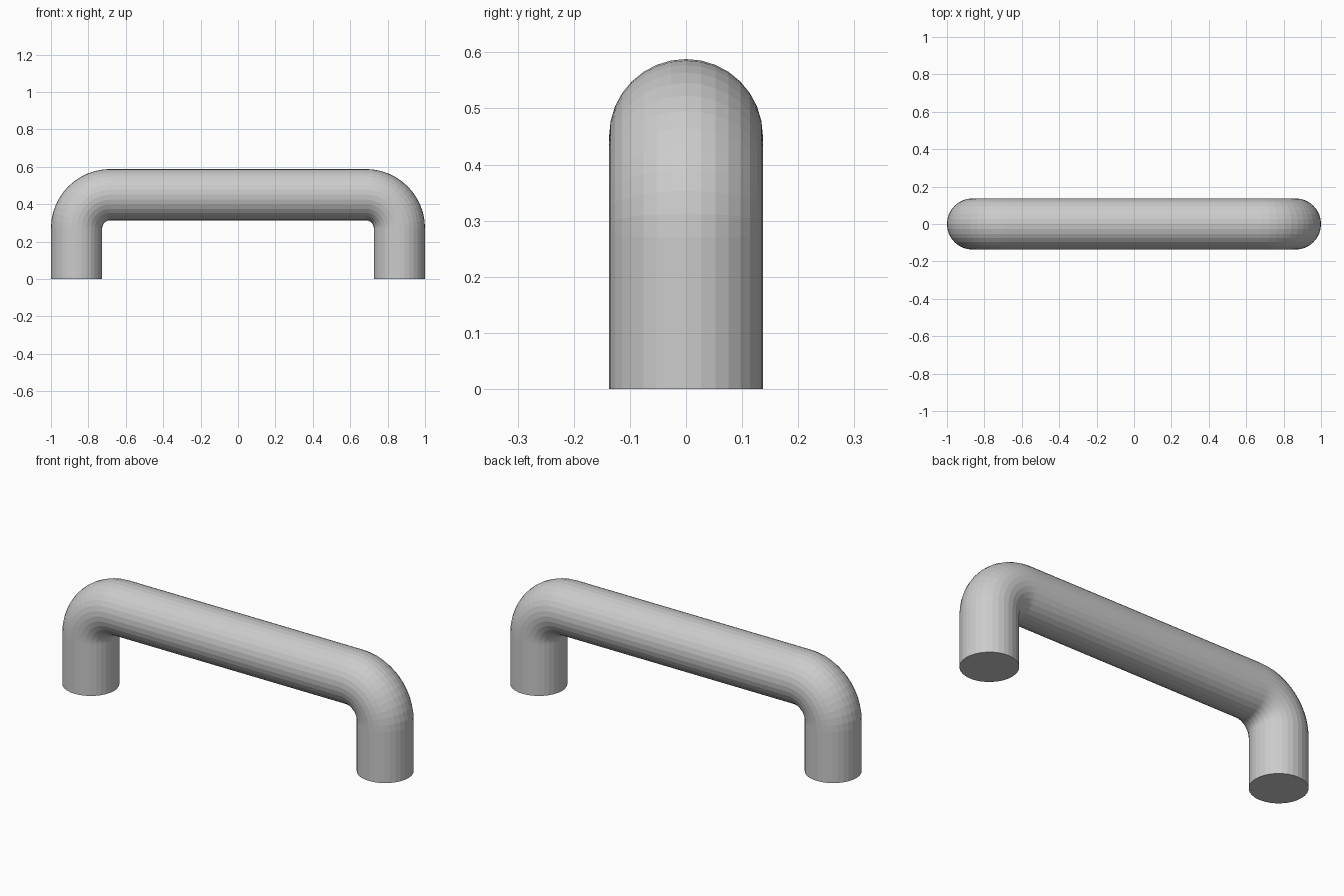
import bpy, bmesh
from math import sin, cos, pi

if "Cube" in bpy.data.objects:
    bpy.data.objects.remove(bpy.data.objects["Cube"])

R = 0.137        # tube radius
LEG_X = 0.863    # leg centre line
TOP_Z = 0.451    # bar centre line
BEND = 0.18      # bend radius at the centre line
SIDES, STEPS = 32, 12

# Centre line of the right half: (x, z, section angle), from foot to bar
path = [(LEG_X, 0.0, 0.0)]
for i in range(STEPS + 1):
    a = i / STEPS * pi / 2
    path.append((LEG_X - BEND + BEND * cos(a), TOP_Z - BEND + BEND * sin(a), a))
# Mirrored left half
path += [(-x, z, pi - a) for x, z, a in reversed(path)]

# Sweep a round section along the path
bm = bmesh.new()
rings = []
for x, z, a in path:
    ring = []
    for k in range(SIDES):
        t = 2 * pi * k / SIDES
        out = R * cos(t)
        ring.append(bm.verts.new((x + out * cos(a), R * sin(t), z + out * sin(a))))
    rings.append(ring)
for r0, r1 in zip(rings, rings[1:]):
    for k in range(SIDES):
        n = (k + 1) % SIDES
        bm.faces.new((r0[k], r0[n], r1[n], r1[k]))

# Flat feet
bm.faces.new(rings[0])
bm.faces.new(rings[-1])
bmesh.ops.recalc_face_normals(bm, faces=bm.faces)

mesh = bpy.data.meshes.new("pull_handle")
bm.to_mesh(mesh)
bm.free()
handle = bpy.data.objects.new("pull_handle", mesh)
bpy.context.collection.objects.link(handle)
